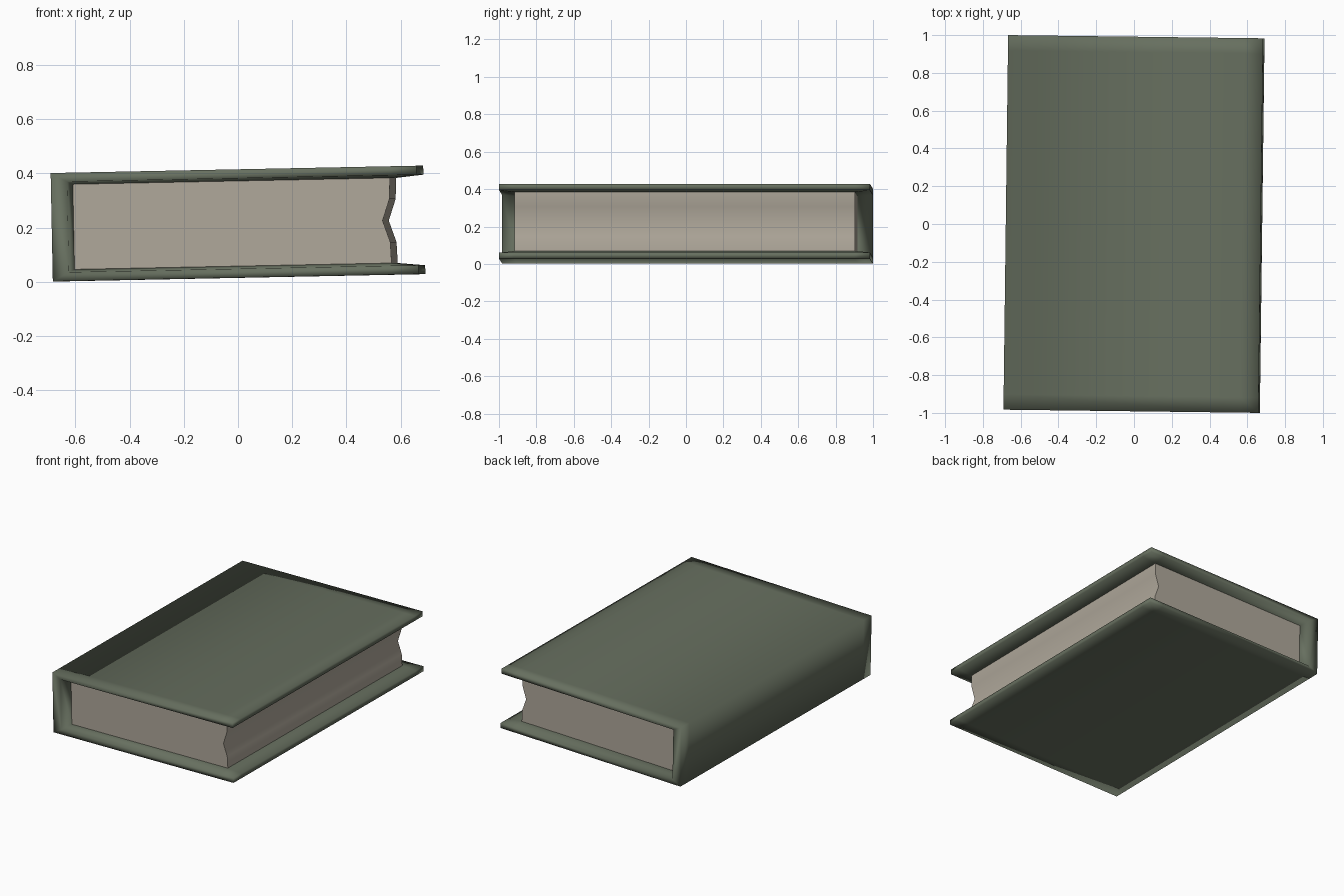
import bpy
import bmesh
from mathutils import Euler, Matrix

cube = bpy.data.objects.get("Cube")
if cube:
    bpy.data.objects.remove(cube, do_unlink=True)

# Overall dimensions of the closed book
WIDTH, LENGTH, HEIGHT = 1.35, 1.983, 0.40
PAGE_END = 0.91
POSE = Matrix.Translation((0, 0, 0.215)) @ Euler((0, -0.02, -0.0125)).to_matrix().to_4x4()


def material(name, color):
    mat = bpy.data.materials.new(name)
    mat.use_nodes = True
    mat.diffuse_color = color
    bsdf = mat.node_tree.nodes["Principled BSDF"]
    bsdf.inputs["Base Color"].default_value = color
    bsdf.inputs["Roughness"].default_value = 0.8
    return mat


def finish(bm, name, mat):
    bmesh.ops.recalc_face_normals(bm, faces=bm.faces)
    mesh = bpy.data.meshes.new(name)
    bm.to_mesh(mesh)
    bm.free()
    mesh.materials.append(mat)
    obj = bpy.data.objects.new(name, mesh)
    bpy.context.collection.objects.link(obj)
    obj.matrix_world = POSE
    return obj


def mirrored(points):
    """Complete an upper half profile with its lower half."""
    return points + [(x, -z) for x, z in reversed(points)]


def cover_section(board, spine):
    """Outer and inner outlines of the C-shaped case, from tip to tip."""
    w, h = WIDTH / 2, HEIGHT / 2
    tip = 0.033
    outer = mirrored([(w, h), (0.575, h), (-w, h)])
    inner = mirrored([(w, h - tip), (0.575, h - board), (spine - w, h - board)])
    return outer, inner


# Case: boards and spine, thinning towards the open edges
def build_cover(mat):
    bm = bmesh.new()
    rows = []
    end = LENGTH / 2
    for y in (-end, -PAGE_END, PAGE_END, end):
        at_end = abs(y) == end
        outlines = cover_section(0.033 if at_end else 0.043,
                                 0.06 if at_end else 0.08)
        rows.append([[bm.verts.new((x, y, z)) for x, z in line] for line in outlines])
    count = len(rows[0][0])
    for a, b in zip(rows, rows[1:]):
        for side in (0, 1):
            for i in range(count - 1):
                bm.faces.new((a[side][i], a[side][i + 1], b[side][i + 1], b[side][i]))
        for i in (0, count - 1):
            bm.faces.new((a[0][i], a[1][i], b[1][i], b[0][i]))
    for outer, inner in (rows[0], rows[-1]):
        for i in range(count - 1):
            bm.faces.new((outer[i], outer[i + 1], inner[i + 1], inner[i]))
    obj = finish(bm, "book_cover", mat)
    for poly in obj.data.polygons:
        poly.use_smooth = True


# Page block with a creased, hollow fore edge
def build_pages(mat):
    bm = bmesh.new()
    top = 0.158
    upper = [(-0.61, top), (0.575, top), (0.572, 0.08)]
    profile = upper + [(0.545, 0)] + [(x, -z) for x, z in reversed(upper)]
    face = bm.faces.new([bm.verts.new((x, -PAGE_END, z)) for x, z in profile])
    grown = bmesh.ops.extrude_face_region(bm, geom=[face])
    verts = [g for g in grown["geom"] if isinstance(g, bmesh.types.BMVert)]
    bmesh.ops.translate(bm, verts=verts, vec=(0, 2 * PAGE_END, 0))
    if not face.is_valid or len(bm.faces) < len(profile) + 2:
        bmesh.ops.holes_fill(bm, edges=bm.edges)
    obj = finish(bm, "page_block", mat)
    bpy.ops.object.select_all(action="DESELECT")
    bpy.context.view_layer.objects.active = obj
    obj.select_set(True)
    bpy.ops.object.shade_smooth_by_angle(angle=0.7)


build_cover(material("grey green cloth", (0.135, 0.16, 0.115, 1)))
build_pages(material("aged paper", (0.43, 0.39, 0.325, 1)))
